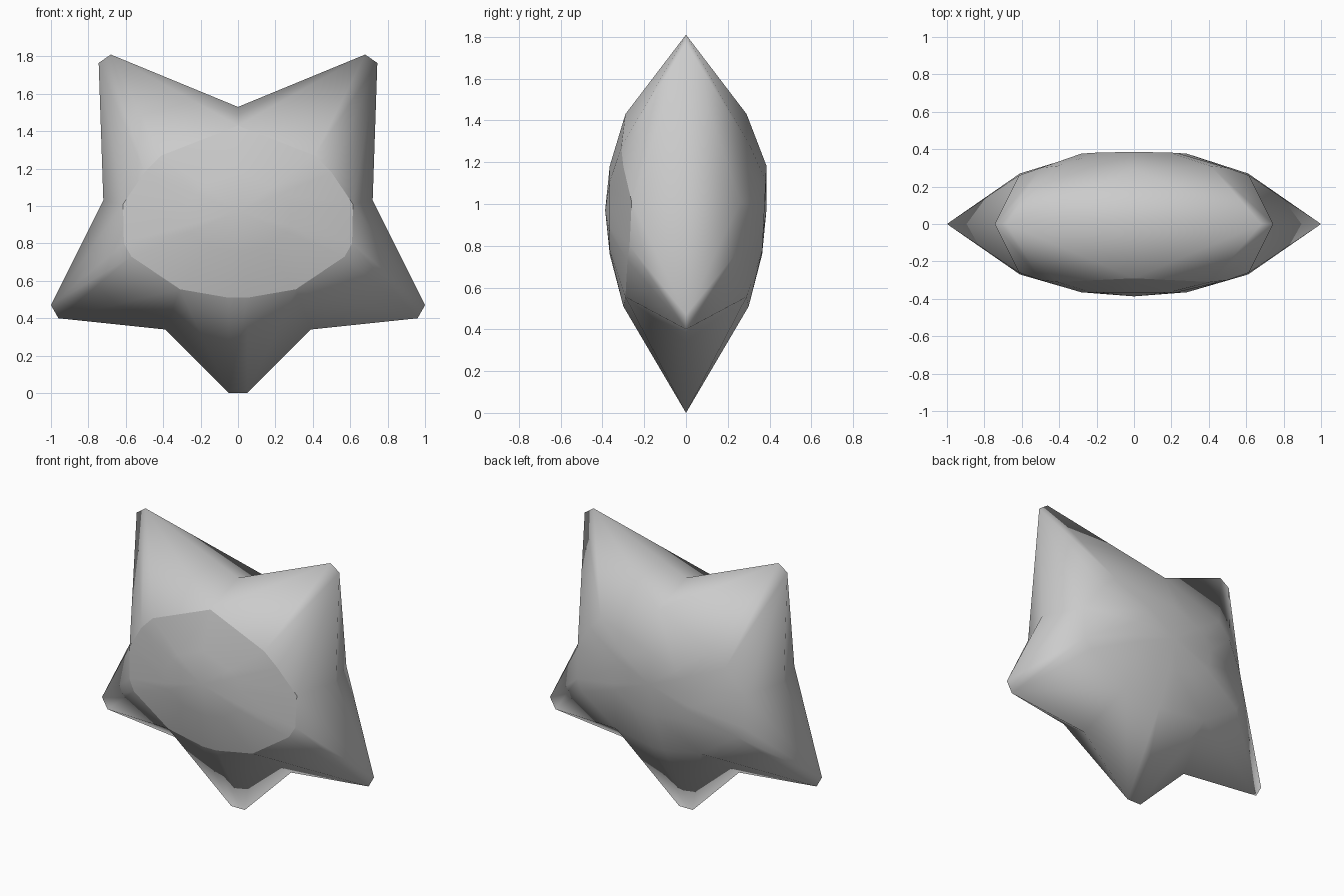
import bpy
import bmesh

cube = bpy.data.objects.get("Cube")
if cube:
    bpy.data.objects.remove(cube, do_unlink=True)

MID_Z = 0.97

# Half of the star: shoulder x, z, depth, then rim x, z.
# Every third entry is a notch between two arms.
half = [
    (0.00, 1.43, 0.29, 0.00, 1.53),
    (0.41, 1.27, 0.31, 0.68, 1.81),
    (0.50, 1.18, 0.30, 0.745, 1.765),
    (0.615, 1.01, 0.26, 0.72, 1.03),
    (0.61, 0.80, 0.27, 1.00, 0.47),
    (0.57, 0.73, 0.28, 0.96, 0.40),
    (0.31, 0.555, 0.29, 0.39, 0.34),
    (0.05, 0.51, 0.30, 0.05, 0.00),
]
loop = half + [(-x, z, d, -rx, rz) for x, z, d, rx, rz in reversed(half[1:])]
count = len(loop)

bm = bmesh.new()
rim = [bm.verts.new((rx, 0, rz)) for _, _, _, rx, rz in loop]


def add_side(sign, tilt, crown):
    """One puffed side: shoulder ring, inner ring and crown point."""
    shoulder = [bm.verts.new((x, sign * d, z)) for x, z, d, _, _ in loop]
    inner = []
    for x, z, *_ in loop:
        iz = MID_Z + 0.46 * (z - MID_Z)
        depth = 0.365 + tilt * (iz - 0.77)
        inner.append(bm.verts.new((0.46 * x, sign * depth, iz)))
    top = bm.verts.new((0, sign * crown, MID_Z))

    for i in range(count):
        j = (i + 1) % count
        # Arms: ridges run from the notch shoulders to the tips
        if i % 3 == 0:
            bm.faces.new((shoulder[i], rim[i], rim[j]))
            bm.faces.new((shoulder[i], rim[j], shoulder[j]))
        elif j % 3 == 0:
            bm.faces.new((shoulder[i], rim[i], shoulder[j]))
            bm.faces.new((rim[i], rim[j], shoulder[j]))
        else:
            bm.faces.new((shoulder[i], rim[i], rim[j], shoulder[j]))
        # Domed middle
        bm.faces.new((inner[i], shoulder[i], shoulder[j], inner[j]))
        bm.faces.new((top, inner[i], inner[j]))
    return shoulder


front_ring = add_side(-1, 0, 0.387)
add_side(1, 0.05, 0.385)
bmesh.ops.recalc_face_normals(bm, faces=bm.faces[:])

for face in bm.faces:
    face.smooth = True
# Crisp border around the front disc
for i in range(count):
    edge = bm.edges.get((front_ring[i], front_ring[(i + 1) % count]))
    edge.smooth = False

mesh = bpy.data.meshes.new("puffed_star")
bm.to_mesh(mesh)
bm.free()
star = bpy.data.objects.new("puffed_star", mesh)
bpy.context.collection.objects.link(star)

# Plain grey
grey = bpy.data.materials.new("light_grey")
grey.use_nodes = True
colour = (0.6, 0.6, 0.6, 1)
grey.diffuse_color = colour
grey.node_tree.nodes["Principled BSDF"].inputs["Base Color"].default_value = colour
mesh.materials.append(grey)
